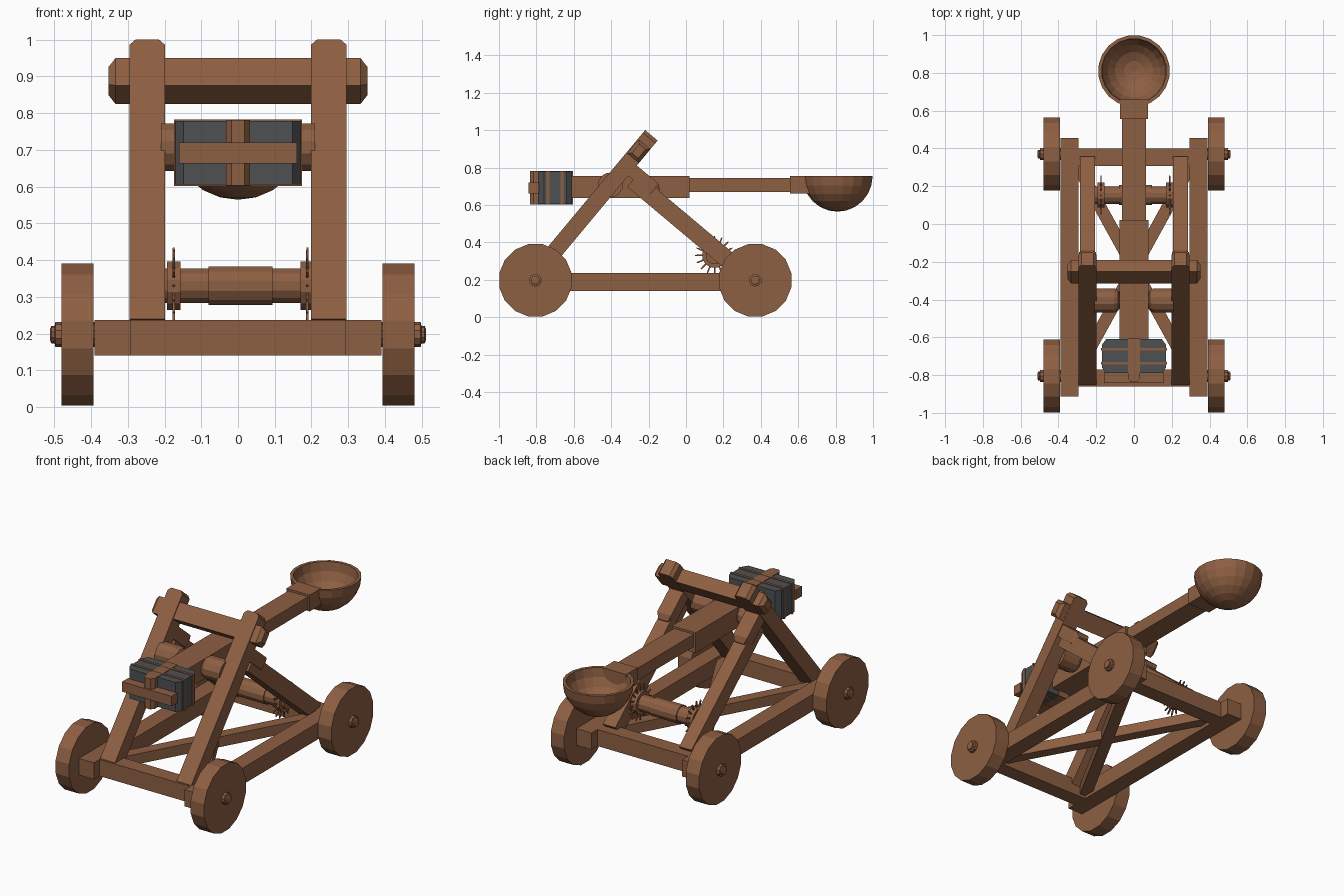
import bpy, bmesh, math
from mathutils import Vector as V

if "Cube" in bpy.data.objects:
    bpy.data.objects.remove(bpy.data.objects["Cube"])


def material(name, col):
    m = bpy.data.materials.new(name)
    m.diffuse_color = (*col, 1)
    m.use_nodes = True
    m.node_tree.nodes["Principled BSDF"].inputs["Base Color"].default_value = m.diffuse_color
    return m


WOOD = material("wood", (0.27, 0.115, 0.055))
IRON = material("iron", (0.075, 0.08, 0.085))
X, Y, Z = V((1, 0, 0)), V((0, 1, 0)), V((0, 0, 1))


def finish(name, bm, mat):
    bmesh.ops.remove_doubles(bm, verts=bm.verts, dist=1e-5)
    bmesh.ops.recalc_face_normals(bm, faces=bm.faces)
    me = bpy.data.meshes.new(name)
    bm.to_mesh(me)
    bm.free()
    me.materials.append(mat)
    ob = bpy.data.objects.new(name, me)
    bpy.context.collection.objects.link(ob)
    return ob


def loft(name, rings, mat, caps=True):
    bm = bmesh.new()
    vs = [[bm.verts.new(p) for p in r] for r in rings]
    n = len(vs[0])
    for a, b in zip(vs, vs[1:]):
        for i in range(n):
            j = (i + 1) % n
            bm.faces.new((a[i], a[j], b[j], b[i]))
    if caps:
        bm.faces.new(vs[0])
        bm.faces.new(vs[-1])
    return finish(name, bm, mat)


def beam(name, p0, p1, w, h, side=X, c0=None, c1=None, mat=WOOD):
    """Timber from p0 to p1; c0/c1 = (width, height, length) end chamfers."""
    p0, p1 = V(p0), V(p1)
    d = (p1 - p0).normalized()
    up = side.cross(d)

    def ring(p, w, h):
        return [p + side * (sx * w / 2) + up * (sy * h / 2)
                for sx, sy in ((-1, -1), (1, -1), (1, 1), (-1, 1))]
    rings = []
    if c0:
        rings += [ring(p0, w - 2 * c0[0], h - 2 * c0[1]), ring(p0 + d * c0[2], w, h)]
    else:
        rings.append(ring(p0, w, h))
    if c1:
        rings += [ring(p1 - d * c1[2], w, h), ring(p1, w - 2 * c1[0], h - 2 * c1[1])]
    else:
        rings.append(ring(p1, w, h))
    return loft(name, rings, mat)


def box(name, x, y, z, mat=WOOD):
    xc, zc = sum(x) / 2, sum(z) / 2
    return beam(name, (xc, y[0], zc), (xc, y[1], zc), x[1] - x[0], z[1] - z[0], mat=mat)


def lathe(name, prof, origin, axis, n, caps=True, mat=WOOD):
    """Turned part: prof is (radius, distance along axis)."""
    u = Y if abs(axis.x) > .5 else X
    v = axis.cross(u)
    o = V(origin)
    rings = []
    for r, h in prof:
        rings.append([o + axis * h + (u * math.cos(a) + v * math.sin(a)) * r
                      for a in [2 * math.pi * (i + .5) / n for i in range(n)]])
    return loft(name, rings, mat, caps)


# direction of the leaning posts and of the rear braces (in the side plane)
post_dir = V((0, .64, .768))
post_n = V((0, .768, -.64))
br_dir = V((0, .766, -.643))
br_n = V((0, .643, .766))

for s, tag in ((-1, "left"), (1, "right")):
    # wheels with hub caps
    for y, end in ((-.805, "front"), (.37, "back")):
        lathe(f"{end}_wheel_{tag}", [(.197, .393), (.197, .48)], (0, y, .197), X * s, 16)
        lathe(f"{end}_hub_{tag}", [(.034, .38), (.034, .497), (.024, .499), (.024, .508), (.016, .511)],
              (0, y, .197), X * s, 10)
    # chassis rail, post and brace
    box(f"side_rail_{tag}", sorted((s * .293, s * .39)), (-.912, .455), (.14, .237))
    top = V((s * .247, -.185, .972))
    beam(f"post_{tag}", top - post_dir * .99, top, .096, .087, c1=(.016, 0, .018))
    b = V((s * .246, -.285, .733))
    beam(f"brace_{tag}", b, b + br_dir * .80, .08, .093)
    # chamfered block on top of the brace
    c = V((s * .246, 0, 0)) + br_n * .416
    beam(f"brace_cap_{tag}", c - br_dir * .755, c - br_dir * .545, .09, .072,
         c0=(.015, .02, .03), c1=(.015, .02, .03))
    # pivot peg with rounded inner end
    lathe(f"pivot_peg_{tag}", [(.067, .21), (.067, .105), (.058, .085), (.04, .075)],
          (0, -.405, .707), X * s, 12)

# chassis cross beams
box("front_cross_beam", (-.295, .295), (-.86, -.77), (.14, .237))
box("back_cross_beam", (-.295, .295), (.307, .40), (.14, .237))

# diagonal floor braces
for s, z in ((-1, .19), (1, .187)):
    p, q = V((s * .30, .31, z)), V((-s * .30, -.78, z))
    beam("floor_brace", p, q, .065, .06, side=Z.cross((q - p).normalized()))

# top crossbar
beam("top_crossbar", (-.353, -.253, .887), (.353, -.253, .887), .08, .097, side=post_n,
     c0=(.018, .018, .02), c1=(.018, .018, .02))

# throwing arm
box("arm_thick", (-.077, .077), (-.63, .02), (.637, .755))
box("arm_thin", (-.064, .064), (.0, .60), (.67, .743))
box("arm_collar", (-.075, .075), (.555, .66), (.66, .755))

# bowl: outer and inner shells in one turned profile
R, r = .19, .172
outer = [(R * math.cos(a), -R * math.sin(a)) for a in [math.radians(90 - 15 * i) for i in range(7)]]
inner = [(r * math.cos(a), -.165 * math.sin(a)) for a in [math.radians(18 * i) for i in range(6)]]
prof = [(max(a, 1e-6), b) for a, b in outer + inner]
lathe("bowl", prof, (0, .81, .754), Z, 20, caps=False)

# counterweight with straps and front bar
beam("counterweight", (0, -.79, .692), (0, -.61, .692), .34, .172,
     c0=(.022, 0, .03), c1=(.022, 0, .03), mat=IRON)
for y in (-.738, -.663):
    box("weight_band", (-.174, .174), (y - .007, y + .007), (.602, .782))
beam("weight_strap", (0, -.835, .692), (0, -.605, .692), .066, .178, c0=(.015, 0, .02))
box("weight_front_bar", (-.16, .16), (-.842, -.785), (.662, .72))

# winch drum
wx, wy, wz = .007, .153, .33
lathe("winch_drum", [(.048, -.215), (.048, -.087), (.054, -.087), (.054, .087), (.048, .087), (.048, .215)],
      (wx, wy, wz), X, 12)
for s in (-1, 1):
    lathe("winch_collar", [(.068, .163), (.068, .2)], (wx, wy, wz), X * s, 12)
    # spoked ratchet
    for i in range(16):
        a = 2 * math.pi * i / 16
        d = V((0, math.cos(a), math.sin(a)))
        o = V((wx + s * .182, wy, wz))
        beam("winch_spike", o + d * .05, o + d * .104, .007, .008, c1=(.001, .002, .01))
